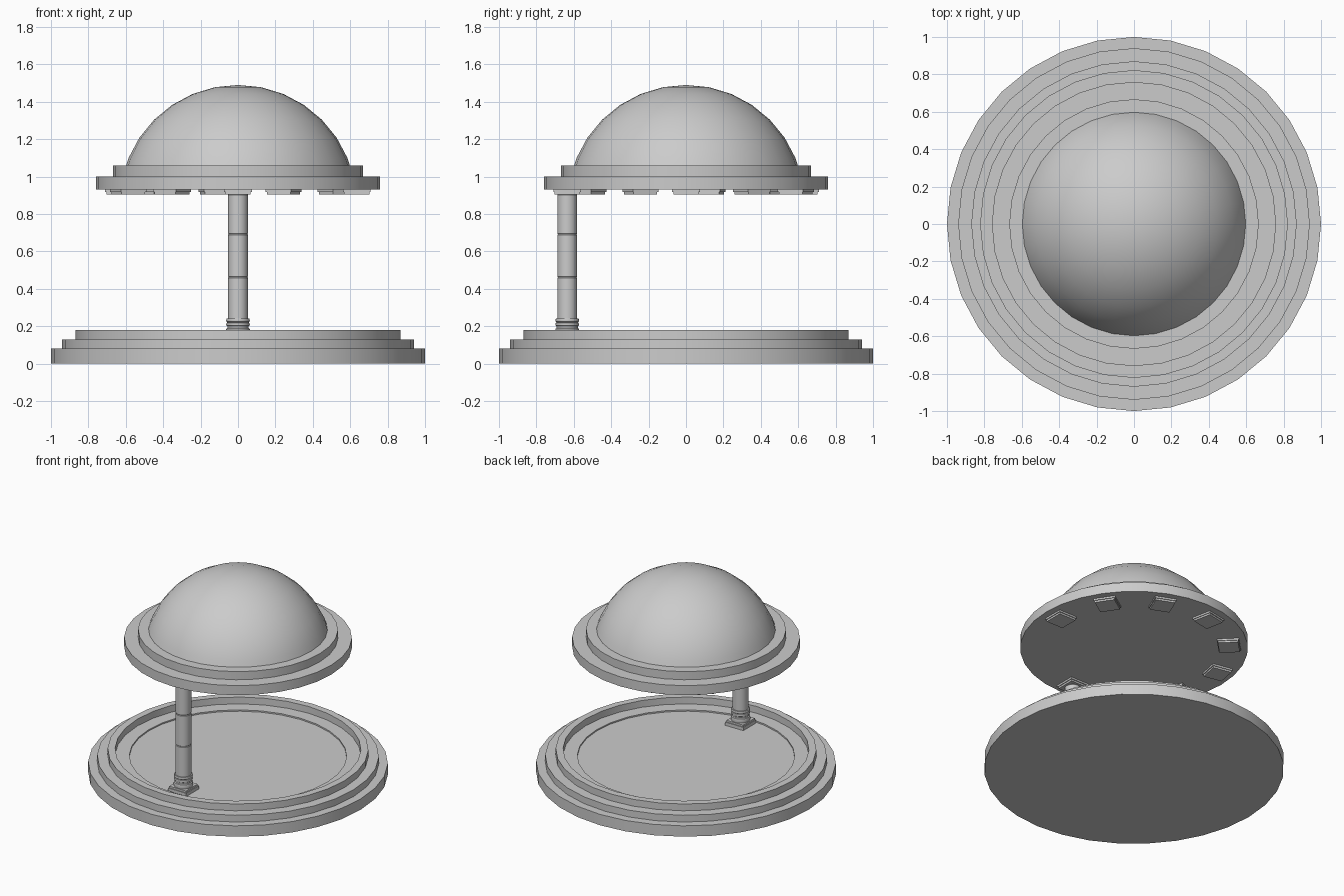
import bpy, math

if "Cube" in bpy.data.objects:
    bpy.data.objects.remove(bpy.data.objects["Cube"])

SEG = 32
COLUMN_RING = 0.635

def finish(obj, name):
    obj.name = name
    bpy.context.view_layer.objects.active = obj
    obj.select_set(True)
    bpy.ops.object.shade_smooth_by_angle(angle=math.radians(30))
    obj.select_set(False)
    return obj

def lathe(name, profile, seg=SEG, loc=(0, 0, 0)):
    """Revolve an (r, z) profile about z; r = 0 becomes a single pole."""
    verts, faces, rings = [], [], []
    for r, z in profile:
        n = 1 if r == 0 else seg
        rings.append(range(len(verts), len(verts) + n))
        for i in range(n):
            a = 2 * math.pi * i / seg
            verts.append((r * math.cos(a), r * math.sin(a), z))
    for a, b in zip(rings, rings[1:]):
        for i in range(seg):
            j = (i + 1) % seg
            if len(a) == 1:
                faces.append((a[0], b[j], b[i]))
            elif len(b) == 1:
                faces.append((a[i], a[j], b[0]))
            else:
                faces.append((a[i], a[j], b[j], b[i]))
    mesh = bpy.data.meshes.new(name)
    mesh.from_pydata(verts, [], faces)
    obj = bpy.data.objects.new(name, mesh)
    obj.location = loc
    bpy.context.collection.objects.link(obj)
    bpy.ops.object.select_all(action='DESELECT')
    return finish(obj, name)

def slab(name, angle, side, z0, z1):
    """Square slab on the column ring, turned to face the centre."""
    bpy.ops.mesh.primitive_cube_add(
        size=1, rotation=(0, 0, angle),
        location=(COLUMN_RING * math.cos(angle), COLUMN_RING * math.sin(angle), (z0 + z1) / 2))
    obj = bpy.context.object
    obj.scale = (side, side, z1 - z0)
    obj.name = name

# Stepped round base with a shallow sunken floor
lathe("stepped_base", [(0, 0), (1, 0), (1, .08), (.94, .08), (.94, .13), (.87, .13),
                       (.87, .18), (.82, .18), (.82, .13), (.725, .13), (.725, .12), (0, .12)])

# Two-step roof ring
lathe("roof_ring", [(0, .93), (.76, .93), (.76, 1.0), (.667, 1.0), (.667, 1.06), (0, 1.06)])

# Dome: upper part of a sphere, its lower edge sunk into the roof ring
R, ZC = .634, .856
dome = []
for k in range(1, 9):
    a = math.pi * k / 16
    dome.append((0 if k == 8 else R * math.cos(a), ZC + R * math.sin(a)))
lathe("dome", dome)

# Nine top slabs spread over three quarters of the circle
for k in range(9):
    a = math.radians(33.75 * k)
    slab(f"top_slab_{k}", a, .148, .917, .93)
    slab(f"top_slab_lower_{k}", a, .136, .904, .917)

# The single standing column: plinth, moulded foot and drums with seams
front = math.radians(270)
slab("plinth", front, .148, .12, .144)
slab("plinth_upper", front, .136, .144, .157)
foot = (0, -COLUMN_RING, 0)
lathe("column_foot", [(0, .155), (.063, .155), (.066, .17), (.063, .186), (.057, .19), (.057, .2),
                      (.061, .203), (.063, .21), (.061, .218), (.056, .22), (.061, .224),
                      (.063, .232), (.061, .241), (0, .241)], 24, foot)
shaft = [(0, .235)]
for z0, z1 in ((.235, .462), (.462, .692), (.692, .906)):
    shaft += [(.05, z0), (.053, z0 + .004), (.053, z1 - .004), (.05, z1)]
lathe("column_shaft", shaft + [(0, .906)], 24, foot)
